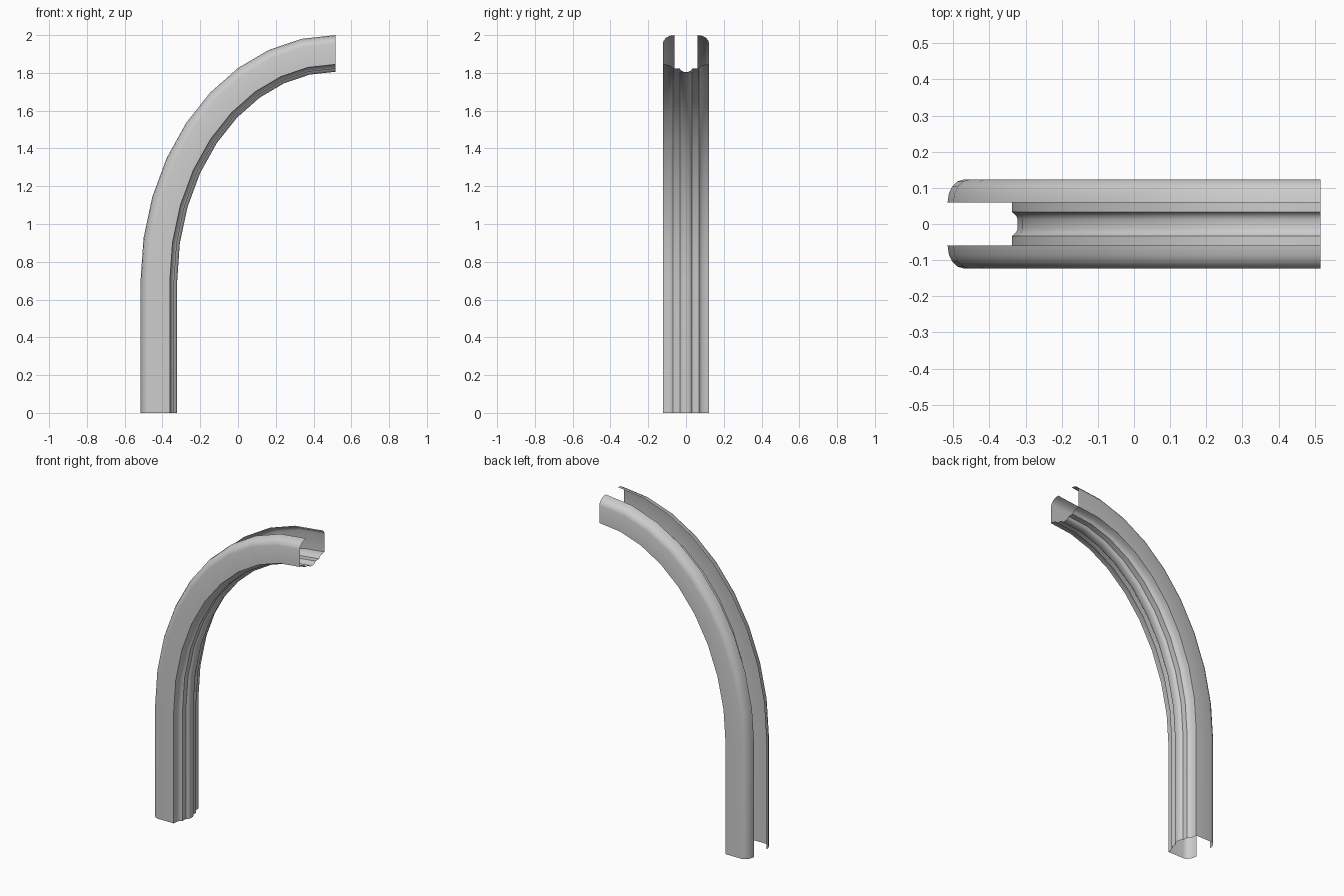
import bpy, math
from mathutils import Vector

if "Cube" in bpy.data.objects:
    bpy.data.objects.remove(bpy.data.objects["Cube"])

# Half cross-section: (sideways y, depth from the outer edge), slot lip to centre
half = [(0.060, 0.0), (0.085, 0.004), (0.105, 0.014), (0.118, 0.028), (0.123, 0.045),
        (0.123, 0.155), (0.100, 0.157), (0.085, 0.161), (0.074, 0.168), (0.068, 0.178),
        (0.033, 0.178), (0.029, 0.184), (0.023, 0.190), (0.013, 0.194)]
profile = half + [(-y, d) for y, d in reversed(half)]

# Outer-edge path: straight leg, then a quarter ellipse with its inward normal
A, B, X0, Z0, SEG = 1.032, 1.302, 0.516, 0.698, 9
path = [(Vector((X0 - A, 0, 0)), Vector((1, 0, 0)))]
for i in range(SEG + 1):
    t = math.radians(90) * i / SEG
    p = Vector((X0 - A * math.cos(t), 0, Z0 + B * math.sin(t)))
    n = Vector((math.cos(t) / A, 0, -math.sin(t) / B)).normalized()
    path.append((p, n))

# Sweep the open profile along the path
verts = [p + n * d + Vector((0, y, 0)) for p, n in path for y, d in profile]
k = len(profile)
faces = [(r * k + c, (r + 1) * k + c, (r + 1) * k + c + 1, r * k + c + 1)
         for r in range(len(path) - 1) for c in range(k - 1)]
mesh = bpy.data.meshes.new("curved_channel")
mesh.from_pydata(verts, [], faces)
mesh.update()
# Make the sheet face outward
side = next(f for f in mesh.polygons if f.center.y > 0.122)
if side.normal.y < 0:
    mesh.flip_normals()
channel = bpy.data.objects.new("curved_channel", mesh)
bpy.context.collection.objects.link(channel)
bpy.context.view_layer.objects.active = channel
channel.select_set(True)
bpy.ops.object.shade_smooth_by_angle(angle=math.radians(40))
